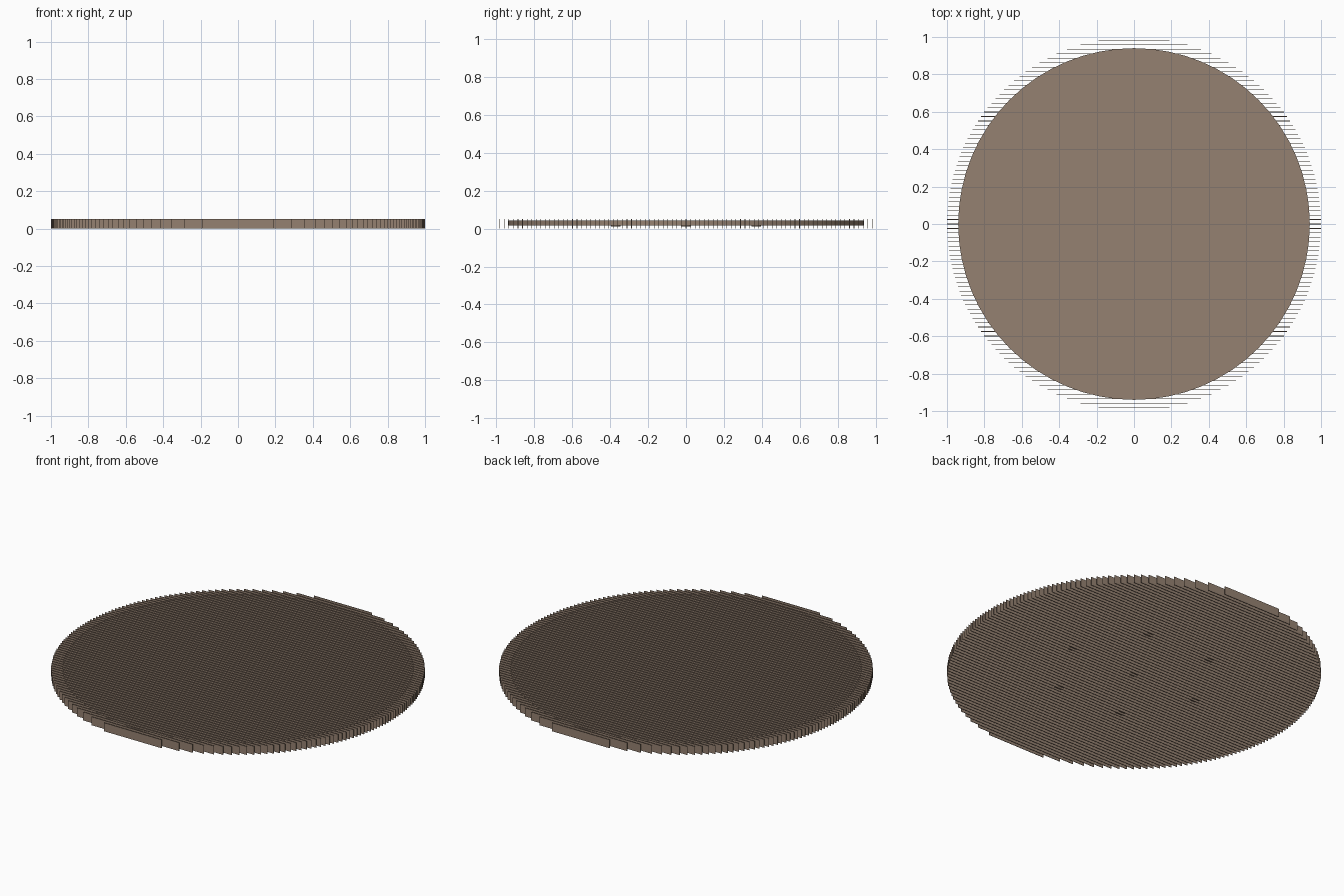
import bpy, bmesh, math
from mathutils import Matrix

if "Cube" in bpy.data.objects:
    bpy.data.objects.remove(bpy.data.objects["Cube"])

RADIUS = 1.0        # outer radius traced by the slat ends
HEIGHT = 0.05       # slat height
PITCH = 0.02395     # slat spacing
THICK = 0.003       # slat thickness
HALF_COUNT = 41     # slats on each side of the middle one

mat = bpy.data.materials.new("warm brown")
mat.diffuse_color = (0.30, 0.22, 0.165, 1)
mat.use_nodes = True
mat.node_tree.nodes["Principled BSDF"].inputs["Base Color"].default_value = mat.diffuse_color


def make_object(name, bm):
    mesh = bpy.data.meshes.new(name)
    bm.to_mesh(mesh)
    bm.free()
    mesh.materials.append(mat)
    obj = bpy.data.objects.new(name, mesh)
    bpy.context.collection.objects.link(obj)
    return obj


def add_cylinder(bm, radius, z0, z1, segments, x=0, y=0):
    bmesh.ops.create_cone(
        bm, cap_ends=True, segments=segments, radius1=radius, radius2=radius,
        depth=z1 - z0, matrix=Matrix.Translation((x, y, (z0 + z1) / 2)))


# Thin upright slats, each cut to the chord of the outer circle
bm = bmesh.new()
for i in range(-HALF_COUNT, HALF_COUNT + 1):
    y = i * PITCH
    length = 2 * math.sqrt(RADIUS ** 2 - y ** 2)
    bmesh.ops.create_cube(
        bm, size=1,
        matrix=Matrix.Translation((0, y, HEIGHT / 2))
        @ Matrix.Diagonal((length, THICK, HEIGHT, 1)))
make_object("slats", bm)

# Round core plate running through the slats
bm = bmesh.new()
add_cylinder(bm, 0.94, 0.017, 0.044, 64)
make_object("core_disc", bm)

# Small studs under the plate: one in the middle, six around it
bm = bmesh.new()
add_cylinder(bm, 0.025, 0.012, 0.018, 20)
for k in range(6):
    a = k * math.pi / 3
    add_cylinder(bm, 0.025, 0.012, 0.018, 20, 0.427 * math.cos(a), 0.427 * math.sin(a))
make_object("studs", bm)
